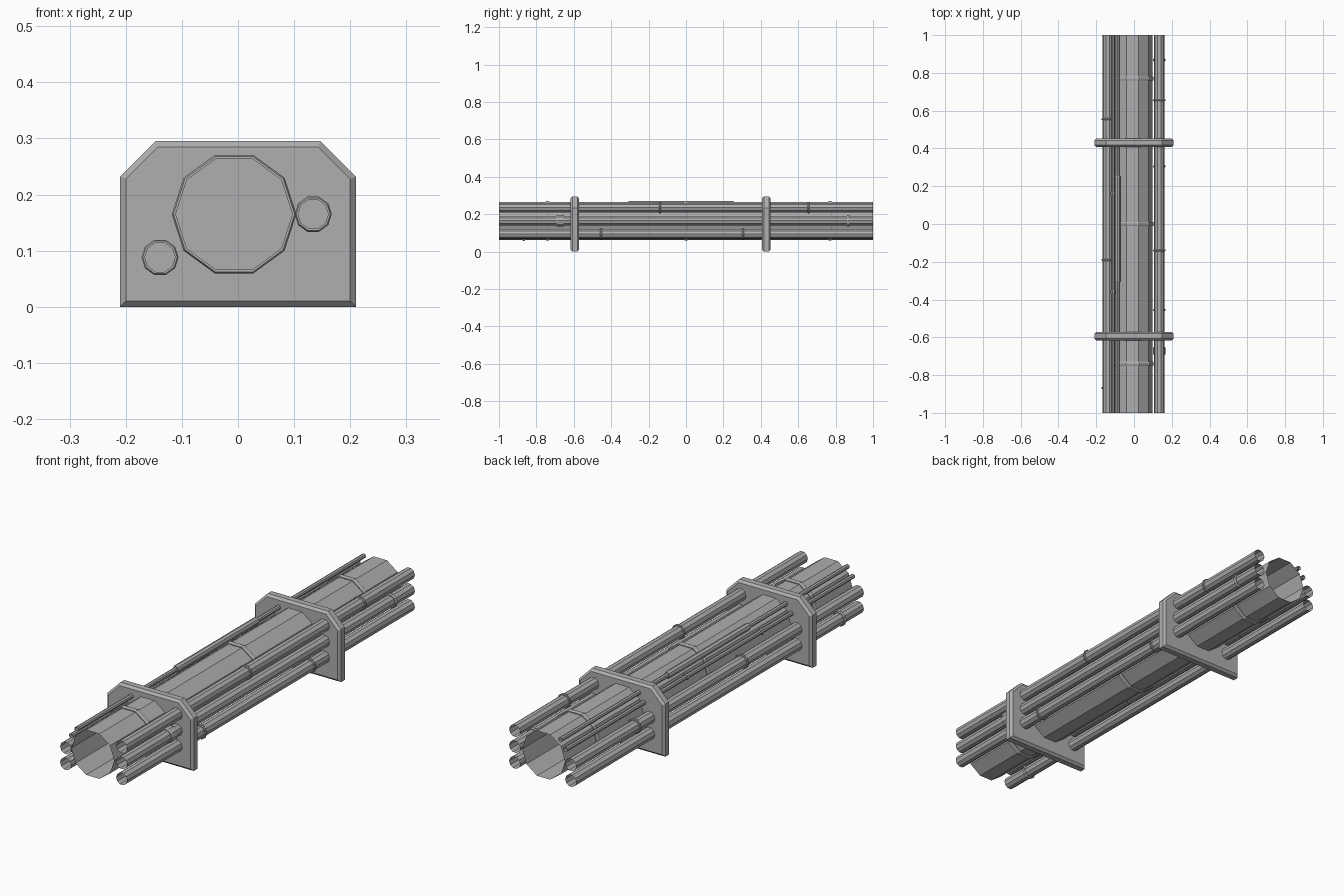
import bpy, bmesh, math

if "Cube" in bpy.data.objects:
    bpy.data.objects.remove(bpy.data.objects["Cube"])

# dark grey metal shared by every part
metal = bpy.data.materials.new("dark_grey_metal")
metal.diffuse_color = (0.43, 0.43, 0.43, 1)
metal.use_nodes = True
metal.node_tree.nodes["Principled BSDF"].inputs["Base Color"].default_value = metal.diffuse_color


def make_object(name, bm):
    bmesh.ops.recalc_face_normals(bm, faces=bm.faces)
    mesh = bpy.data.meshes.new(name)
    bm.to_mesh(mesh)
    bm.free()
    mesh.materials.append(metal)
    ob = bpy.data.objects.new(name, mesh)
    bpy.context.collection.objects.link(ob)
    return ob


def lathe(name, x, z, profile, sides):
    """Spin an open (y, radius) profile around an axis parallel to y."""
    bm = bmesh.new()
    rings = []
    for y, r in profile:
        rings.append([bm.verts.new((x + r * math.cos(2 * math.pi * i / sides), y,
                                    z + r * math.sin(2 * math.pi * i / sides)))
                      for i in range(sides)])
    for a, b in zip(rings, rings[1:]):
        for i in range(sides):
            j = (i + 1) % sides
            bm.faces.new((a[i], a[j], b[j], b[i]))
    ob = make_object(name, bm)
    # keep the normals pointing away from the axis
    mid = ob.data.polygons[len(ob.data.polygons) // 2]
    if mid.normal.x * (mid.center.x - x) + mid.normal.z * (mid.center.z - z) < 0:
        ob.data.flip_normals()
    return ob


def pipe(name, x, z, r, sides):
    return lathe(name, x, z, [(-1, r), (1, r)], sides)


def collar(name, x, z, y, r_in, r_out, width, sides):
    h = width / 2
    c = min(width * 0.3, 0.006)          # chamfer length along the pipe
    s = (r_out - r_in) * 0.4             # chamfer height
    return lathe(name, x, z, [(y - h, r_in), (y - h, r_out - s), (y - h + c, r_out),
                              (y + h - c, r_out), (y + h, r_out - s), (y + h, r_in)], sides)


def bracket(name, y, thick=0.046):
    outline = [(-0.21, 0), (0.21, 0), (0.21, 0.232), (0.147, 0.295),
               (-0.147, 0.295), (-0.21, 0.232)]
    bm = bmesh.new()
    face = bm.faces.new([bm.verts.new((x, y - thick / 2, z)) for x, z in outline])
    ext = bmesh.ops.extrude_face_region(bm, geom=[face])
    bmesh.ops.translate(bm, vec=(0, thick, 0),
                        verts=[v for v in ext["geom"] if isinstance(v, bmesh.types.BMVert)])
    # chamfer only the front and back rims, so the outline keeps its corners
    rims = [e for e in bm.edges if abs(e.verts[0].co.y - e.verts[1].co.y) < 1e-5]
    bmesh.ops.bevel(bm, geom=rims, offset=0.01, segments=1, affect="EDGES", profile=0.5)
    return make_object(name, bm)


# support brackets
bracket("front_bracket", -0.594)
bracket("rear_bracket", 0.43)

# main duct with thin joint bands
pipe("main_duct", -0.007, 0.165, 0.104, 10)
for k, y in enumerate((-0.74, 0.0, 0.77)):
    collar(f"main_duct_band_{k}", -0.007, 0.165, y, 0.104, 0.111, 0.022, 10)

# side pipes: x, z and the joint rings (y, width)
side_pipes = {
    "right_upper_pipe": (0.134, 0.235, [(-0.14, 0.010), (0.655, 0.010)]),
    "right_middle_pipe": (0.134, 0.165, [(-0.672, 0.042), (0.868, 0.014)]),
    "right_lower_pipe": (0.134, 0.095, [(-0.455, 0.010), (0.305, 0.010)]),
    "left_upper_pipe": (-0.139, 0.158, [(-0.19, 0.010), (0.555, 0.010)]),
    "left_lower_pipe": (-0.139, 0.088, [(-0.868, 0.012)]),
}
for name, (x, z, joints) in side_pipes.items():
    pipe(name, x, z, 0.027, 10)
    for k, (y, width) in enumerate(joints):
        collar(f"{name}_ring_{k}", x, z, y, 0.027, 0.033, width, 10)

# thin conduits on the upper left
pipe("upper_conduit", -0.087, 0.254, 0.010, 8)
collar("upper_conduit_sleeve", -0.087, 0.254, -0.027, 0.010, 0.016, 0.565, 8)
pipe("lower_conduit", -0.113, 0.218, 0.010, 8)
for k, y in enumerate((-0.36, 0.16)):
    collar(f"lower_conduit_ring_{k}", -0.113, 0.218, y, 0.010, 0.014, 0.014, 8)
